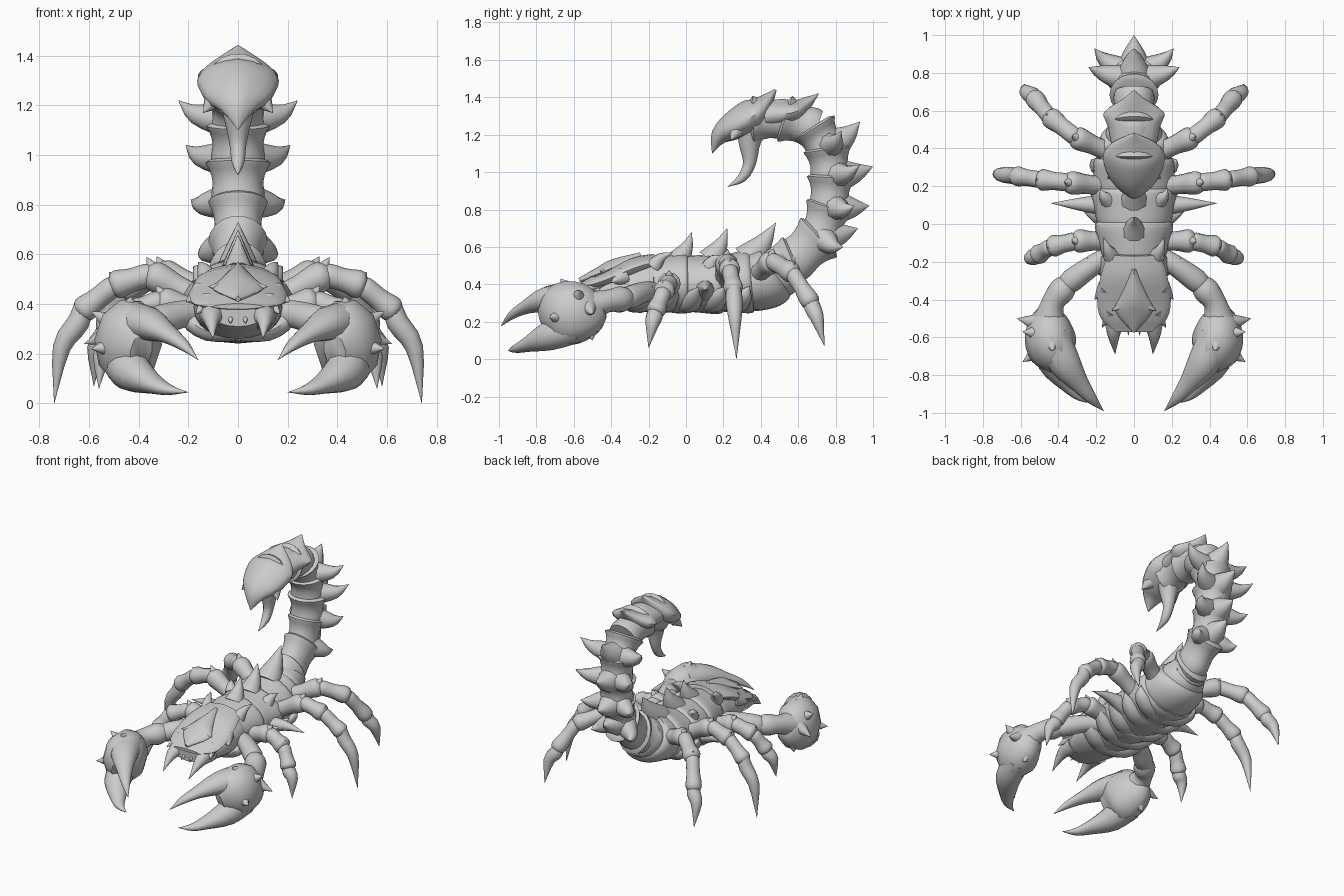
import bpy, bmesh, math
from mathutils import Vector

cube = bpy.data.objects.get("Cube")
if cube:
    bpy.data.objects.remove(cube, do_unlink=True)

grey = bpy.data.materials.new("shell grey")
grey.use_nodes = True
SHELL = (.6, .6, .6, 1)
grey.diffuse_color = SHELL
grey.node_tree.nodes["Principled BSDF"].inputs["Base Color"].default_value = SHELL

X, Y, Z = Vector((1, 0, 0)), Vector((0, 1, 0)), Vector((0, 0, 1))


def catmull(points, steps):
    """Smooth a list of tuples, returning evenly subdivided vectors."""
    pts = [Vector(p) for p in points]
    pts = [pts[0] * 2 - pts[1]] + pts + [pts[-1] * 2 - pts[-2]]
    out = []
    for a, b, c, d in zip(pts, pts[1:], pts[2:], pts[3:]):
        for i in range(steps):
            t = i / steps
            out.append(b + (c - a) * (t / 2) + (a * 2 - b * 5 + c * 4 - d) * (t * t / 2)
                       + (b * 3 - a - c * 3 + d) * (t ** 3 / 2))
    return out + [pts[-2]]


def sweep(name, path, hint=X, sides=16, steps=3, ridge=0, mirror=False):
    """Loft elliptical rings along a path of (x, y, z, half width, half height)."""
    rows = catmull(path, steps)
    centres = [Vector(r[:3]) for r in rows]
    bm = bmesh.new()
    rings = []
    for i, row in enumerate(rows):
        tangent = (centres[min(i + 1, len(rows) - 1)] - centres[max(i - 1, 0)]).normalized()
        side = (hint - tangent * hint.dot(tangent)).normalized()
        up = side.cross(tangent)
        w, h = max(row[3], .0005), max(row[4], .0005)
        ring = []
        for k in range(sides):
            a = math.tau * k / sides
            lift = 1 + ridge * max(0, math.sin(a)) ** 6
            ring.append(bm.verts.new(centres[i] + side * (w * math.cos(a))
                                     + up * (h * math.sin(a) * lift)))
        rings.append(ring)
    for r, s in zip(rings, rings[1:]):
        for k in range(sides):
            j = (k + 1) % sides
            bm.faces.new((r[k], r[j], s[j], s[k]))
    bm.faces.new(rings[0][::-1])
    bm.faces.new(rings[-1])
    bmesh.ops.recalc_face_normals(bm, faces=bm.faces)
    mesh = bpy.data.meshes.new(name)
    bm.to_mesh(mesh)
    bm.free()
    mesh.materials.append(grey)
    mesh.shade_smooth()
    mesh.set_sharp_from_angle(angle=math.radians(45))
    obj = bpy.data.objects.new(name, mesh)
    bpy.context.collection.objects.link(obj)
    if mirror:
        obj.modifiers.new("Mirror", 'MIRROR')


def spike(name, base, tip, radius, bend=(0, 0, 0)):
    """Curved horn, mirrored when it sits off the centre line."""
    base, tip = Vector(base), Vector(tip)
    middle = (base + tip) / 2 + Vector(bend)
    axis = (tip - base).normalized()
    hint = X if abs(axis.x) < .7 else Y
    path = [(*base, radius, radius), (*middle, radius * .55, radius * .55), (*tip, 0, 0)]
    sweep(name, path, hint, sides=10, mirror=abs(tip.x) > .001)


def round_path(points):
    return [(*p, p[-1]) for p in points]


# Body: overlapping shell segments following one outline
outline = [(-.54, .12, .3, .4), (-.4, .17, .27, .46), (-.2, .17, .255, .53), (0, .2, .25, .55),
           (.2, .215, .25, .55), (.4, .19, .265, .58), (.55, .115, .37, .6)]
profile = catmull(outline, 8)


def body_row(y, scale):
    p = min(profile, key=lambda q: abs(q[0] - y))
    return (0, y, (p[2] + p[3]) / 2, p[1] * scale, (p[3] - p[2]) / 2 * scale)


edges = [-.53, -.2, -.02, .16, .32, .45, .55]
for n, (a, b) in enumerate(zip(edges, edges[1:])):
    rows = [(a - .03, .8), (a + .02, .96), ((a + b) / 2, 1), (b, 1.05), (b + .03, .98), (b + .04, .7)]
    sweep(f"body_segment_{n}", [body_row(*r) for r in rows], sides=24, ridge=.04)

# Belly ribs with pointed ends
for n in range(5):
    y = -.22 + n * .13
    reach = .25 + .03 * math.sin(n)
    sweep(f"belly_rib_{n}", [(0, y - .06, .285, .06, .035), (.12, y - .02, .29, .055, .04),
                             (.2, y + .01, .34, .045, .035), (reach, y + .04, .39, 0, 0)],
          Y, sides=10, mirror=True)
spike("flank_spine", (.15, .1, .36), (.44, .11, .37), .06, (0, 0, .02))

# Head shield, raised crest and mouth parts
sweep("head_shield", [(0, -.57, .39, .1, .01), (0, -.5, .4, .175, .035), (0, -.4, .435, .195, .04),
                      (0, -.27, .49, .175, .045), (0, -.16, .52, .14, .035)], sides=20, ridge=.25)
sweep("head_crest", [(0, -.57, .42, .01, .01), (0, -.46, .46, .1, .025), (0, -.38, .495, .07, .03),
                     (0, -.24, .555, .01, .012)], ridge=.4)
spike("fang", (.095, -.47, .36), (.1, -.69, .26), .065, (.01, 0, .03))
spike("mouth_tooth", (.03, -.5, .37), (.03, -.59, .32), .025)
spike("shield_front_spike", (.12, -.46, .41), (.17, -.55, .36), .04)
spike("shield_side_spike", (.15, -.34, .44), (.21, -.4, .41), .05)
spike("crest_side_spike", (.06, -.43, .47), (.12, -.46, .47), .025)
spike("brow_spike", (.12, -.17, .5), (.16, -.07, .57), .045, (0, -.01, .01))
spike("hip_spike", (.14, .13, .5), (.18, .19, .55), .045, (0, -.01, .01))

# Spines along the back
for n, (y, tip_y, tip_z, r) in enumerate([(-.04, .03, .68, .065), (.13, .22, .7, .075), (.33, .48, .73, .095)]):
    spike(f"back_spine_{n}", (0, y, .53), (0, tip_y, tip_z), r, (0, .01, -.005))

# Tail: flared segments between joints
joints = [(.4, .45), (.57, .52), (.71, .65), (.765, .81), (.775, .97), (.755, 1.12), (.685, 1.235),
          (.53, 1.285), (.36, 1.28)]
for n, (a, b) in enumerate(zip(joints, joints[1:])):
    a, b = Vector((0, *a)), Vector((0, *b))
    deep = 1.15 if n < 2 else 1.03
    wide = .95 if n < 3 else 1.03
    rows = [(-.1, .1), (.1, .106), (.5, .099), (.82, .112), (1, .126), (1.1, .095)]
    sweep(f"tail_segment_{n}", [(*a.lerp(b, t), r * wide, r * deep) for t, r in rows],
          sides=18, steps=2)

# Tail spines: one on the outer edge and a pair at the sides of each joint
outer_tips = [(.92, .7), (.98, .82), (1, 1.03), (.93, 1.27)]
side_tips = [(.15, .84, .6), (.19, .9, .82), (.21, .93, 1.04), (.24, .83, 1.22)]
for n, (joint, outer, side) in enumerate(zip(joints[2:], outer_tips, side_tips)):
    centre, tip = Vector((0, *joint)), Vector((0, *outer))
    spike(f"tail_spine_{n}", centre.lerp(tip, .15), tip, .1, (0, .01, -.005))
    flank = Vector(side)
    root = centre.lerp(flank, .2)
    root.x = .05
    spike(f"tail_side_spine_{n}", root, flank, .075, (.025, 0, -.015))

# Backward-pointing shield behind the stinger
sweep("tail_tip_shield", [(0, .42, 1.3, .12, .07), (0, .52, 1.31, .14, .065), (0, .59, 1.325, .16, .05),
                          (0, .65, 1.37, .07, .03), (0, .71, 1.42, 0, 0)], ridge=.2)

# Stinger: pointed hood over a hooked sting
sweep("stinger_hood", [(0, .48, 1.44, .005, .005), (0, .42, 1.36, .12, .045), (0, .36, 1.3, .165, .075),
                       (0, .25, 1.235, .135, .065), (0, .18, 1.185, .07, .04), (0, .14, 1.1, 0, 0)],
      -X, ridge=.3)
spike("hood_cheek_spike", (.1, .27, 1.22), (.14, .24, 1.17), .04)
sweep("sting", round_path([(0, .36, 1.26, .09), (0, .34, 1.16, .06), (0, .34, 1.05, .035),
                           (0, .3, .97, .025), (0, .22, .92, 0)]), sides=12)

# Walking legs: knobby segments ending in a curved claw
legs = {
    "front_leg": [(.13, -.09, .36), (.31, -.09, .41), (.44, -.12, .36), (.51, -.165, .25), (.56, -.2, .06)],
    "middle_leg": [(.14, .2, .41), (.35, .22, .52), (.5, .235, .475), (.63, .255, .37), (.74, .27, 0)],
    "rear_leg": [(.13, .38, .45), (.31, .46, .525), (.45, .57, .46), (.53, .67, .3), (.58, .74, .07)],
}
for name, pts in legs.items():
    pts = [Vector(p) for p in pts]
    for n, (a, b) in enumerate(zip(pts, pts[1:])):
        size = .057 - .004 * n
        if n < 3:
            rows = [(-.08, .65), (.08, .9), (.5, .9), (.85, 1.08), (1, .95), (1.1, .55)]
            path = [(*a.lerp(b, t), size * s, size * s) for t, s in rows]
            knee = b + (b - a).normalized() * .02 + Z * .06
            spike(f"{name}_knee_spike_{n}", b - (b - a) * .15, knee, size * .9)
        else:
            bulge = a.lerp(b, .45) + X * (b - a).length * .08 + Z * .02
            path = round_path([(*a.lerp(b, -.08), size * .8), (*a.lerp(b, .12), size), (*bulge, size * .8),
                               (*b, 0)])
        sweep(f"{name}_part_{n}", path, Y, sides=12, mirror=True)

# Pincer arms
sweep("pincer_upper_arm", round_path([(.12, -.16, .36, .05), (.22, -.22, .36, .055), (.33, -.3, .33, .062),
                                      (.37, -.34, .32, .045)]), Z, mirror=True)
sweep("pincer_forearm", round_path([(.33, -.3, .33, .045), (.38, -.35, .32, .07), (.43, -.42, .31, .06),
                                    (.45, -.52, .28, .09)]), Z, mirror=True)

# Pincers: angular palm with two hooked fingers
across = Vector((.87, -.5, 0))
sweep("pincer_palm", [(.46, -.44, .28, .04, .06), (.455, -.5, .265, .1, .135), (.445, -.6, .25, .135, .175),
                      (.425, -.69, .235, .12, .16), (.39, -.76, .21, .05, .08)], across, sides=10, mirror=True)
sweep("pincer_upper_finger", [(.44, -.6, .33, .1, .085), (.365, -.74, .32, .085, .07),
                              (.285, -.85, .28, .05, .038), (.22, -.93, .235, .028, .022),
                              (.16, -.99, .175, 0, 0)], across, sides=12, mirror=True)
sweep("pincer_lower_finger", [(.46, -.6, .18, .09, .1), (.425, -.73, .125, .085, .08),
                              (.345, -.84, .08, .055, .042), (.28, -.91, .055, .03, .022),
                              (.2, -.95, .045, 0, 0)], across, sides=12, mirror=True)
for part, base, tip in [("outer", (.48, -.53, .29), (.62, -.5, .24)), ("lower", (.48, -.66, .23), (.59, -.73, .22)),
                        ("upper", (.48, -.58, .31), (.59, -.57, .37)), ("top", (.44, -.62, .36), (.43, -.67, .43)),
                        ("rear", (.46, -.52, .18), (.49, -.5, .1))]:
    spike(f"pincer_{part}_spike", base, tip, .06)
